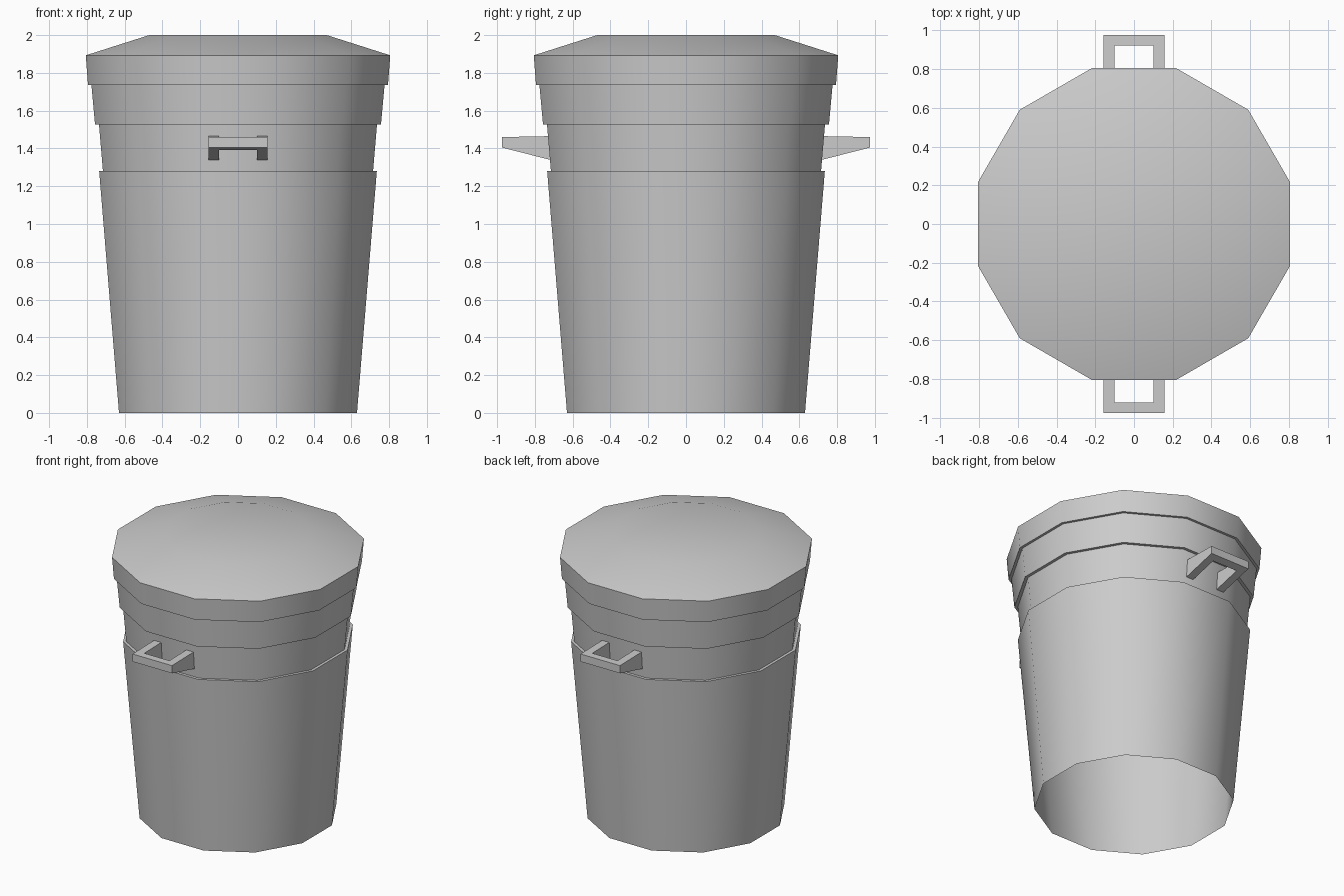
import bpy, bmesh, math

if "Cube" in bpy.data.objects:
    bpy.data.objects.remove(bpy.data.objects["Cube"])

SIDES = 12


def make_object(name, bm, smooth_angle=None):
    bmesh.ops.recalc_face_normals(bm, faces=bm.faces)
    mesh = bpy.data.meshes.new(name)
    bm.to_mesh(mesh)
    bm.free()
    if smooth_angle:
        mesh.shade_smooth()
        mesh.set_sharp_from_angle(angle=math.radians(smooth_angle))
    obj = bpy.data.objects.new(name, mesh)
    bpy.context.collection.objects.link(obj)
    return obj


def lathe(name, profile, cap_top=False):
    """Twelve-sided shell; profile holds (distance to flat side, z)."""
    bm = bmesh.new()
    rings = []
    for apothem, z in profile:
        r = apothem / math.cos(math.pi / SIDES)
        angles = [2 * math.pi * (i + 0.5) / SIDES for i in range(SIDES)]
        rings.append([bm.verts.new((r * math.cos(a), r * math.sin(a), z)) for a in angles])
    for low, high in zip(rings, rings[1:]):
        for i in range(SIDES):
            j = (i + 1) % SIDES
            bm.faces.new((low[i], low[j], high[j], high[i]))
    if cap_top:
        bm.faces.new(rings[-1])
    obj = make_object(name, bm, 35)
    # Open shells: make sure the outside faces outwards
    face = obj.data.polygons[0]
    if face.normal.x * face.center.x + face.normal.y * face.center.y < 0:
        obj.data.flip_normals()
    return obj


def handle(name, side):
    """U-shaped grip with a flat top and an underside rising outwards."""
    plan = [(-.157, 0), (-.157, .975), (.157, .975), (.157, 0),
            (.1, 0), (.1, .923), (-.1, .923), (-.1, 0)]
    bm = bmesh.new()
    top, bottom = [], []
    for x, y in plan:
        yt, yb = y or .729, y or .72
        top.append(bm.verts.new((x, side * yt, 1.465 - .02 * (yt - .729))))
        bottom.append(bm.verts.new((x, side * yb, 1.34 + .255 * (yb - .72))))
    bm.faces.new(top)
    bm.faces.new(bottom[::-1])
    for i in range(len(plan)):
        j = (i + 1) % len(plan)
        bm.faces.new((top[i], bottom[i], bottom[j], top[j]))
    return make_object(name, bm)


# Open-bottomed tapered bin with stepped ledge and rim
lathe("bin_body", [(.63, 0), (.735, 1.28), (.715, 1.28), (.736, 1.527),
                   (.757, 1.527), (.776, 1.737)])

# Lid with overhanging skirt and sloped top
lathe("lid", [(.776, 1.737), (.794, 1.737), (.806, 1.893), (.47, 2.0)], cap_top=True)

# Front and back handles
handle("front_handle", -1)
handle("back_handle", 1)
